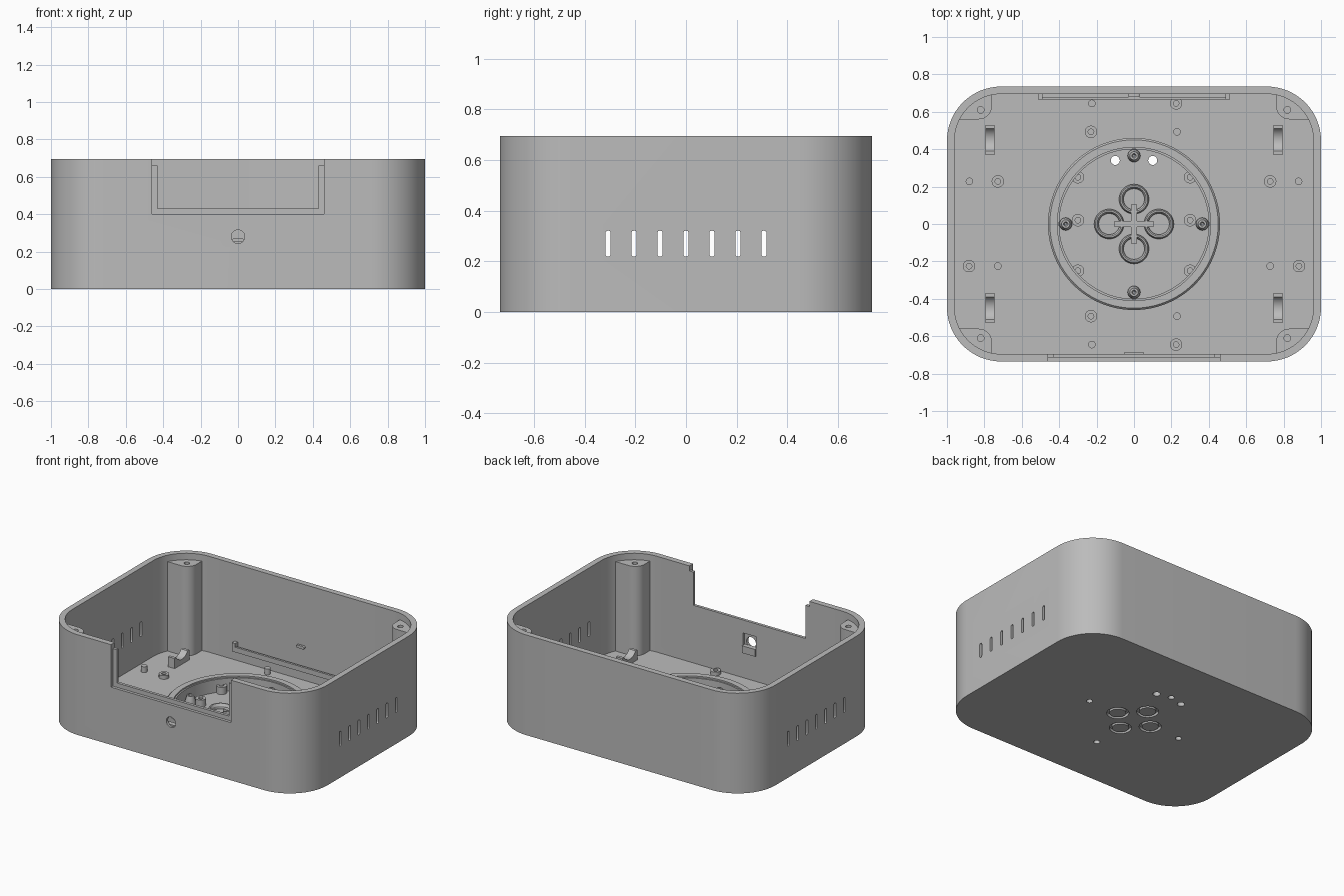
import bpy, bmesh
from math import cos, sin, tau, radians

cube = bpy.data.objects.get("Cube")
if cube:
    bpy.data.objects.remove(cube, do_unlink=True)

GREY = (0.5, 0.5, 0.5, 1)
grey = bpy.data.materials.new("matte_grey")
grey.use_nodes = True
grey.diffuse_color = GREY
shader = next(n for n in grey.node_tree.nodes if n.type == 'BSDF_PRINCIPLED')
shader.inputs["Base Color"].default_value = GREY
shader.inputs["Roughness"].default_value = 0.7


def finish(name, bm):
    bmesh.ops.recalc_face_normals(bm, faces=bm.faces)
    mesh = bpy.data.meshes.new(name)
    bm.to_mesh(mesh)
    bm.free()
    mesh.materials.append(grey)
    obj = bpy.data.objects.new(name, mesh)
    bpy.context.collection.objects.link(obj)
    return obj


def arc(cx, cy, r, a0, a1, n):
    steps = [radians(a0 + (a1 - a0) * i / n) for i in range(n + 1)]
    return [(cx + r * cos(a), cy + r * sin(a)) for a in steps]


def circle(x, y, r, n=32):
    return arc(x, y, r, 0, 360, n)[:-1]


def rounded(hx, hy, r, n=16, cx=0, cy=0):
    pts = []
    for k, (sx, sy) in enumerate([(1, 1), (-1, 1), (-1, -1), (1, -1)]):
        pts += arc(cx + sx * (hx - r), cy + sy * (hy - r), r, 90 * k, 90 * k + 90, n)
    return pts


def rect(a0, a1, b0, b1):
    return [(a0, b0), (a1, b0), (a1, b1), (a0, b1)]


def prism(name, pts, lo, hi, axis='z'):
    """Extrude a flat outline between lo and hi along an axis."""
    place = {'z': lambda a, b, c: (a, b, c),
             'x': lambda a, b, c: (c, a, b),
             'y': lambda a, b, c: (a, c, b)}[axis]
    bm = bmesh.new()
    low = [bm.verts.new(place(a, b, lo)) for a, b in pts]
    top = [bm.verts.new(place(a, b, hi)) for a, b in pts]
    bm.faces.new(low)
    bm.faces.new(top)
    for i in range(len(pts)):
        j = (i + 1) % len(pts)
        bm.faces.new((low[i], low[j], top[j], top[i]))
    return finish(name, bm)


def lathe(name, profile, x=0, y=0, n=32):
    """Revolve a closed (radius, height) loop around a vertical axis."""
    bm = bmesh.new()
    rings = [[bm.verts.new((x + r * cos(tau * i / n), y + r * sin(tau * i / n), z))
              for r, z in profile] for i in range(n)]
    for i in range(n):
        a, b = rings[i], rings[(i + 1) % n]
        for k in range(len(profile)):
            m = (k + 1) % len(profile)
            bm.faces.new((a[k], b[k], b[m], a[m]))
    return finish(name, bm)


def cut(obj, cutter):
    cutter.hide_render = True
    mod = obj.modifiers.new("cut", 'BOOLEAN')
    mod.operation, mod.solver, mod.object = 'DIFFERENCE', 'EXACT', cutter
    bpy.context.view_layer.objects.active = obj
    bpy.ops.object.modifier_apply(modifier=mod.name)
    bpy.data.objects.remove(cutter, do_unlink=True)


FLOOR, SINK, TOP = 0.03, 0.025, 0.695
CROSS = [(1, 0), (0, 1), (-1, 0), (0, -1)]
CORNERS = [(1, 1), (-1, 1), (-1, -1), (1, -1)]

# Open tray with rounded corners
shell = prism("shell", rounded(1, 0.735, 0.29), 0, TOP)
cut(shell, prism("cavity", rounded(0.96, 0.695, 0.25), FLOOR, 1))

# Stepped notch in the front wall
cut(shell, prism("notch_outer", rect(-0.46, 0.46, 0.40, 1), -0.8, -0.715, 'y'))
cut(shell, prism("notch_inner", rect(-0.43, 0.43, 0.43, 1), -0.75, -0.65, 'y'))
cut(shell, prism("notch_top", rect(-0.46, 0.46, 0.66, 1), -0.75, -0.65, 'y'))

# Front socket hole with its inner pocket
cut(shell, prism("socket_hole", circle(0, 0.28, 0.036), -0.8, -0.65, 'y'))
cut(shell, prism("socket_pocket", rect(-0.05, 0.05, 0.21, 0.34), -0.715, -0.65, 'y'))
prism("socket_shelf", rect(-0.05, 0.05, 0.205, 0.255), -0.72, -0.685, 'y')

# Ventilation slots through both side walls
for i in range(-3, 4):
    cut(shell, prism("vent", rounded(0.01, 0.051, 0.008, 4, i * 0.1025, 0.27), -1.1, 1.1, 'x'))

# Holes and ring grooves in the underside
for x in (-0.1, 0.1):
    cut(shell, prism("cable_hole", circle(x, 0.34, 0.024), -0.1, 0.1))
for x, y in CROSS:
    cut(shell, prism("screw_hole", circle(x * 0.365, y * 0.365, 0.02), -0.1, 0.1))
    cut(shell, lathe("groove", [(0.052, -0.1), (0.07, -0.1), (0.07, 0.02), (0.052, 0.02)],
                     x * 0.133, y * 0.133))

# Corner screw posts
for sx, sy in CORNERS:
    outline = arc(0.71, 0.445, 0.26, 26, 79, 10) + arc(0.83, 0.63, 0.07, 180, 270, 8)
    post = prism("corner_post", [(sx * a, sy * b) for a, b in outline], SINK, 0.65)
    cut(post, prism("post_hole", circle(sx * 0.82, sy * 0.61, 0.018, 20), 0.5, 0.8))

# Raised round collar
lathe("collar", [(0.46, SINK), (0.46, 0.12), (0.45, 0.13), (0.41, 0.13),
                 (0.41, 0.12), (0.40, 0.12), (0.40, SINK)], n=96)

# Conical screw bosses, ring cups and the cross joining them
for x, y in CROSS:
    lathe("screw_boss", [(0.034, SINK), (0.034, 0.05), (0.022, 0.09), (0.012, 0.09),
                         (0.004, 0.06), (0.004, SINK)], x * 0.365, y * 0.365, 24)
    lathe("ring_cup", [(0.08, SINK), (0.08, 0.05), (0.073, 0.065), (0.065, 0.065),
                       (0.056, 0.05), (0.056, SINK)], x * 0.133, y * 0.133)
prism("cross_bar_wide", rect(-0.105, 0.105, -0.015, 0.015), SINK, 0.07)
prism("cross_bar_deep", rect(-0.015, 0.015, -0.105, 0.105), SINK, 0.07)


def standoff(x, y, height):
    lathe("standoff", [(0.033, SINK), (0.033, height), (0.015, height), (0.015, SINK)], x, y, 24)


# Standoffs inside the collar
for x in (-0.3, 0.3):
    for y in (-0.25, 0.02, 0.25):
        standoff(x, y, 0.08)

# Paired standoffs and locating pegs on the floor
for s in (-1, 1):
    for x, y in [(0.225, 0.645), (-0.23, 0.493)]:
        standoff(x, s * y, 0.055)
        prism("peg", circle(-x, s * y, 0.02, 20), SINK, 0.07)
    standoff(s * 0.728, 0.228, 0.055)
    standoff(s * 0.882, -0.225, 0.055)
    prism("peg", circle(s * 0.88, 0.228, 0.02, 20), SINK, 0.07)
    prism("peg", circle(s * 0.728, -0.225, 0.02, 20), SINK, 0.07)

# Saddle-shaped cable clips
for sx in (-1, 1):
    for y in (-0.45, 0.45):
        saddle = [(y - 0.08, SINK), (y + 0.08, SINK), (y + 0.08, 0.1)]
        saddle += arc(y, 0.135, 0.07, -30, -150, 10) + [(y - 0.08, 0.1)]
        prism("cable_clip", saddle, sx * 0.77 - 0.025, sx * 0.77 + 0.025, 'x')

# Ledge with a lip and end stops on the inner back wall
prism("back_ledge", rect(-0.51, 0.51, 0.10, 0.115), 0.665, 0.70, 'y')
prism("back_lip", rect(-0.51, 0.51, 0.10, 0.135), 0.665, 0.68, 'y')
for s in (-1, 1):
    prism("ledge_stop", rect(s * 0.5 - 0.012, s * 0.5 + 0.012, 0.10, 0.16), 0.665, 0.70, 'y')
prism("back_catch", rounded(0.03, 0.01, 0.008, 4, 0, 0.26), 0.68, 0.70, 'y')

# Smooth the curved walls and keep the edges crisp
for obj in bpy.context.collection.objects:
    obj.select_set(obj.type == 'MESH' and grey.name in obj.data.materials)
bpy.context.view_layer.objects.active = shell
bpy.ops.object.shade_smooth_by_angle(angle=radians(30))
